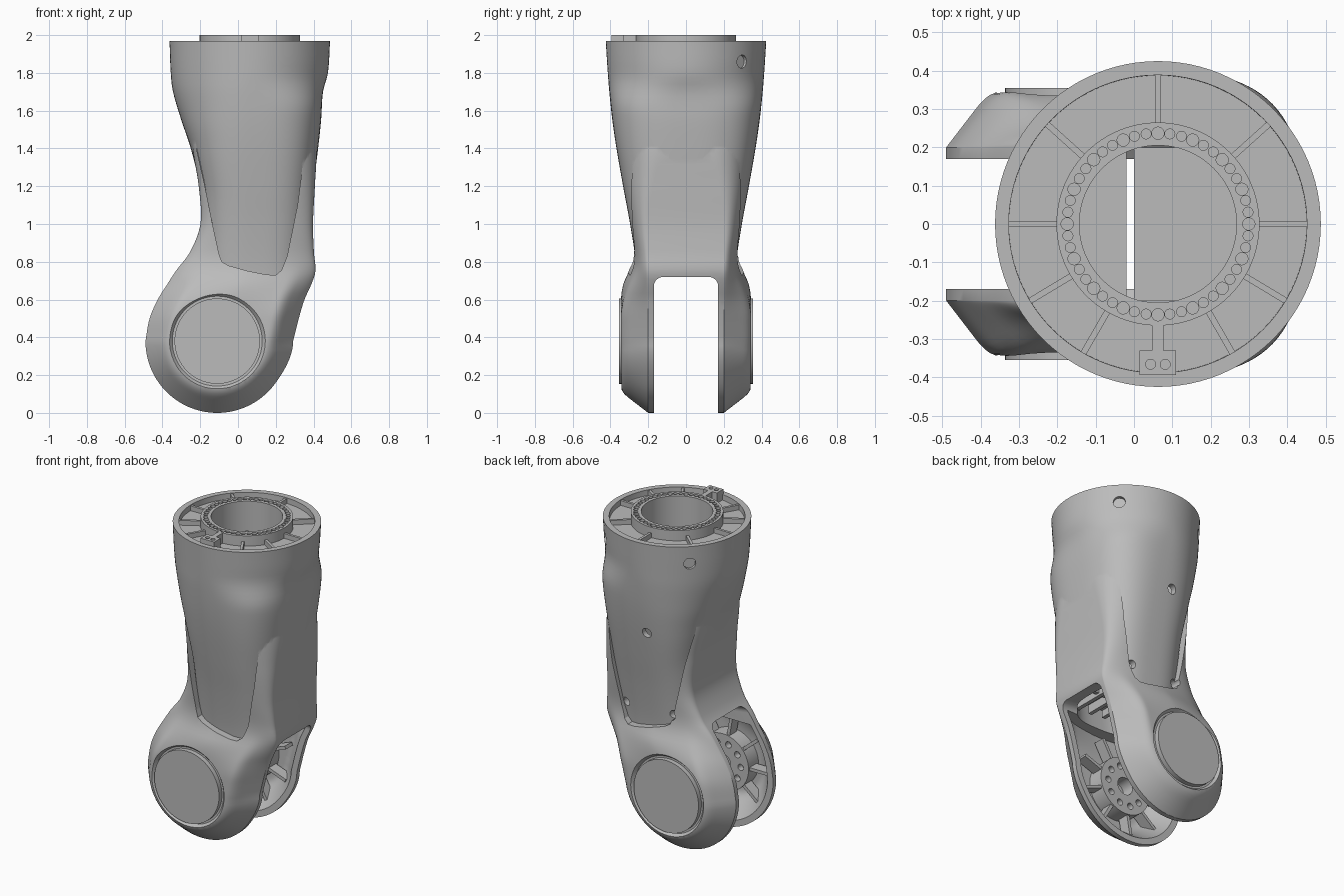
import bpy, bmesh
from math import sin, cos, pi, radians, hypot, copysign
from mathutils import Matrix, Vector

if "Cube" in bpy.data.objects:
    bpy.data.objects.remove(bpy.data.objects["Cube"])

GREY = bpy.data.materials.new("plain_grey")
GREY.use_nodes = True
GREY.diffuse_color = (0.5, 0.5, 0.5, 1)
GREY.node_tree.nodes["Principled BSDF"].inputs["Base Color"].default_value = (0.5, 0.5, 0.5, 1)

AXIS_X = 0.0625                    # tube axis
PIV = Vector((-0.11, 0, 0.38))     # joint pivot
RAD = 0.38                         # cheek radius


def finish(name, bm):
    bmesh.ops.recalc_face_normals(bm, faces=bm.faces)
    me = bpy.data.meshes.new(name)
    bm.to_mesh(me)
    bm.free()
    me.materials.append(GREY)
    ob = bpy.data.objects.new(name, me)
    bpy.context.collection.objects.link(ob)
    return ob


def loft(name, rings, closed=False):
    bm = bmesh.new()
    rows = [[bm.verts.new(p) for p in r] for r in rings]
    n = len(rows[0])
    pairs = list(zip(rows, rows[1:])) + ([(rows[-1], rows[0])] if closed else [])
    for a, b in pairs:
        for i in range(n):
            j = (i + 1) % n
            bm.faces.new((a[i], a[j], b[j], b[i]))
    if not closed:
        bm.faces.new(rows[0][::-1])
        bm.faces.new(rows[-1])
    return finish(name, bm)


def boxes(name, specs):
    bm = bmesh.new()
    for size, mat in specs:
        bmesh.ops.create_cube(bm, size=1, matrix=mat @ Matrix.Diagonal((*size, 1)))
    return finish(name, bm)


def cylinders(name, specs, sides=20):
    # each spec: centre, axis, radius, length
    bm = bmesh.new()
    for c, ax, r, h in specs:
        rot = Vector(ax).to_track_quat("Z", "Y").to_matrix().to_4x4()
        bmesh.ops.create_cone(bm, cap_ends=True, segments=sides, radius1=r, radius2=r,
                              depth=h, matrix=Matrix.Translation(c) @ rot)
    return finish(name, bm)


def boolean(ob, tool, op="DIFFERENCE"):
    m = ob.modifiers.new("cut", "BOOLEAN")
    m.operation, m.solver, m.object = op, "EXACT", tool
    bpy.context.view_layer.objects.active = ob
    bpy.ops.object.modifier_apply(modifier=m.name)
    bpy.data.objects.remove(tool)


def smooth(ob, angle=28):
    bpy.ops.object.select_all(action="DESELECT")
    ob.select_set(True)
    bpy.context.view_layer.objects.active = ob
    bpy.ops.object.shade_smooth_by_angle(angle=radians(angle))


def curve(table, z):
    # smooth interpolation of table rows (z, values...)
    z = min(max(z, table[0][0]), table[-1][0])
    i = max(k for k in range(len(table) - 1) if table[k][0] <= z)
    a, b = table[i], table[i + 1]
    p, q = table[max(i - 1, 0)], table[min(i + 2, len(table) - 1)]
    d = b[0] - a[0]
    t = (z - a[0]) / d
    out = []
    for k in range(1, len(a)):
        ma = (b[k] - p[k]) / (b[0] - p[0]) * d
        mb = (q[k] - a[k]) / (q[0] - a[0]) * d
        out.append((2*t**3 - 3*t*t + 1)*a[k] + (t**3 - 2*t*t + t)*ma
                   + (3*t*t - 2*t**3)*b[k] + (t**3 - t*t)*mb)
    return out


def ramp(z, a, b):
    t = min(max((z - a) / (b - a), 0), 1)
    return t * t * (3 - 2 * t)


def soft_min(a, b, k):
    h = max(k - abs(a - b), 0) / k
    return min(a, b) - h * h * k / 4


# Tube: z, centre x, half width, half depth
TUBE = [(0.65, .09, .27, .25), (0.8, .09, .275, .265), (1.0, .097, .287, .296), (1.2, .098, .302, .333),
        (1.4, .087, .337, .368), (1.55, .07, .37, .39), (1.7, .053, .397, .406), (1.8, .06, .416, .414),
        (1.97, AXIS_X, .425, .425)]
# Fork: z, left edge, right edge, half depth
FORK = [(0.38, -.49, .292, .345), (0.5, -.468, .322, .345), (0.6, -.425, .352, .342), (0.68, -.375, .388, .325),
        (0.75, -.33, .41, .300), (0.85, -.255, .402, .286), (1.0, -.199, .397, .303),
        (1.2, -.208, .407, .33), (1.4, -.24, .416, .345), (1.6, -.25, .40, .35)]


def tube(name, z0, z1, off=0.0):
    rings = []
    for k in range(41):
        z = z0 + (z1 - z0) * k / 40
        cx, rx, ry = curve(TUBE, z)
        # both sides are flattened below the collar, the left (+x) one further up
        flat_l = 2 / (2 + 0.9 * (1 - ramp(z, 1.6, 1.8)))
        flat_r = 2 / (2 + 0.9 * (1 - ramp(z, 1.2, 1.75)))
        ring = []
        for a in (2 * pi * i / 96 for i in range(96)):
            c = copysign(abs(cos(a)) ** (flat_l if cos(a) > 0 else flat_r), cos(a))
            s = copysign(abs(sin(a)) ** (flat_l if cos(a) > 0 else flat_r), sin(a))
            ring.append((cx + (rx - off) * c, (ry - off) * s, z))
        rings.append(ring)
    return loft(name, rings)


def fork(name, top, off=0.0):
    r, n = RAD - off, 60
    zs = [PIV.z - r * cos(0.05 + (pi / 2 - 0.05) * k / 24) for k in range(24)]
    zs += [PIV.z + (top - PIV.z) * k / 48 for k in range(49)]
    rings = []
    for z in zs:
        lo, hi, depth = curve(FORK, z)
        lo, hi = lo + off, hi - off
        bump = 0.022 * ramp(z, 0.15, PIV.z)
        if z < PIV.z:
            half = (r * r - (z - PIV.z) ** 2) ** 0.5
            lo, hi = PIV.x - half, PIV.x + half + bump
        w = ramp(z, 0.5, 0.8)
        edge = 0.2 - 0.1 * ramp(z, 1.0, 1.6)
        power = 1.5 + 0.8 * ramp(z, 0.65, 0.95)
        front = []
        for i in range(n + 1):
            s = -cos(pi * i / n)
            x = (lo + hi) / 2 + s * (hi - lo) / 2
            if z < PIV.z:
                d = r - hypot(x - PIV.x, z - PIV.z) + bump * max(s, 0)
            else:
                d = min(x - lo, hi - x)
            low = soft_min(0.345, 0.2 + 1.3 * max(d, 0), 0.04)
            up = edge + (depth - edge) * max(0, 1 - abs(s) ** power) ** (1 / power)
            front.append((x, low * (1 - w) + up * w - off, z))
        rings.append(front + [(x, -y, z) for x, y, z in reversed(front)])
    return loft(name, rings)


def prism(name, pts, y0, y1):
    return loft(name, [[(x, y, z) for x, z in pts] for y in (y0, y1)])


def lathe(name, profile, seg=96):
    return loft(name, [[(AXIS_X + r * cos(a), r * sin(a), z) for r, z in profile]
                       for a in (2 * pi * i / seg for i in range(seg))], closed=True)


# Shell: fork with a tapered window front and back, through which the tube shows
shell = fork("arm_shell", 1.6)
PANEL = [(-.24, 1.7), (-.22, 1.4), (-.175, 1.2), (-.135, 1.0), (-.1, .84), (-.085, .8), (-.05, .78), (.05, .752),
         (.15, .732), (.2, .73), (.23, .755), (.26, .83), (.315, 1.1), (.36, 1.45), (.38, 1.7)]
for side in (-1, 1):
    boolean(shell, prism("panel_cutter", PANEL, side * 0.21, side * 0.6))
boolean(shell, tube("tube_body", 0.66, 1.97), "UNION")

# Slot between the cheeks, with rounded top corners, rising towards the right side
arch = [(-.17, -.1)] + [(sy * 0.12 + 0.05 * cos(a), 0.67 + 0.05 * sin(a))
        for sy, start in ((-1, pi), (1, pi / 2)) for a in (start - pi / 2 * k / 6 for k in range(7))] + [(.17, -.1)]
boolean(shell, loft("slot_cutter", [[(x, y, z + (0.4 - x) * 0.13) if z > 0 else (x, y, z) for y, z in arch]
                                    for x in (-0.8, 0.8)]))
# Hollow insides
boolean(shell, fork("cheek_cavity", 0.69, 0.035))
cavity = tube("tube_cavity", 0.655, 1.97, 0.035)
for v in cavity.data.vertices:
    if v.co.z > 1.965:
        v.co.z = 2.05
boolean(shell, cavity)

# Access holes and the groove around each joint cap
holes = [((AXIS_X + 0.43 * cos(a), 0.43 * sin(a), 1.86), (cos(a), sin(a), 0), 0.035, 0.06)
         for a in (radians(45), radians(135))]
holes += [((0.02, 0.36, 1.38), (0, 1, 0), 0.03, 0.2)]
holes += [((x, 0.27, 0.85), (0, 1, 0), 0.026, 0.2) for x in (-0.09, 0.235)]
boolean(shell, cylinders("hole_cutter", holes, 32))
for side in (-1, 1):
    ring = [[(PIV.x + r * cos(a), side * y, PIV.z + r * sin(a))
             for r, y in ((.226, .326), (.238, .326), (.268, .36), (.226, .36))]
            for a in (2 * pi * i / 72 for i in range(72))]
    boolean(shell, loft("groove_cutter", ring, closed=True))
smooth(shell)

# Joint caps, hubs and radial ribs in both cheeks
for side, tag in ((-1, "front"), (1, "back")):
    def at(r, a, y):
        return (PIV.x + r * cos(a), side * y, PIV.z + r * sin(a))
    smooth(cylinders(tag + "_joint_cap", [(at(0, 0, 0.3425), (0, 1, 0), 0.226, 0.025)], 72))
    hub = cylinders(tag + "_hub", [(at(0, 0, 0.265), (0, 1, 0), 0.18, 0.11)], 64)
    bores = [(at(0.125, 2 * pi * k / 10, 0.2), (0, 1, 0), 0.02, 0.1) for k in range(10)]
    boolean(hub, cylinders("bore_cutter", bores + [(at(0, 0, 0.2), (0, 1, 0), 0.055, 0.18)]))
    smooth(hub)
    boxes(tag + "_cheek_ribs", [((0.14, 0.07, 0.02), Matrix.Translation(at(0.235, a, 0.255))
          @ Matrix.Rotation(-a, 4, "Y")) for a in (2 * pi * (k + 0.5) / 9 for k in range(9))])

# Floor at the bottom of the tube, split by a narrow gap, with ribs beneath
boxes("tube_floor", [((x1 - x0, 0.4, 0.03), Matrix.Translation(((x0 + x1) / 2, 0, z)))
                     for x0, x1, z in ((-.16, -.02, .86), (0, .33, .82))])
boxes("floor_ribs", [((0.025, 0.4, 0.06), Matrix.Translation((x, 0, z)))
                     for x, z in ((-.11, .82), (.06, .79), (.16, .78), (.26, .77))]
      + [((0.34, 0.025, 0.06), Matrix.Translation((0.17, 0, 0.785)))])

# Mounting flange with its circle of bolt holes
flange = lathe("mounting_flange", [(.205, 1.81), (.205, 2.0), (.265, 2.0), (.265, 1.935),
                                   (.4, 1.935), (.4, 1.91), (.265, 1.91), (.25, 1.81)])
bolts = []
for k in range(48):
    a = 2 * pi * k / 48
    r, depth = (0.016, 0.1) if k % 3 == 0 else (0.013, 0.03)
    bolts.append(((AXIS_X + 0.237 * cos(a), 0.237 * sin(a), 2.0), (0, 0, 1), r, depth))
boolean(flange, cylinders("bolt_cutter", bolts, 16))
smooth(flange)
RIBS = [0, 42, 90, 138, 180, 211, 240, 300, 329]
boxes("flange_ribs", [((0.14, 0.016, 0.05), Matrix.Translation((AXIS_X, 0, 1.94))
      @ Matrix.Rotation(radians(d), 4, "Z") @ Matrix.Translation((0.33, 0, 0))) for d in RIBS])

# Locating block with two pin holes, joined to the bolt ring by a neck
block = boxes("locating_block", [((0.095, 0.065, 0.08), Matrix.Translation((AXIS_X, -0.362, 1.96)))])
boolean(block, cylinders("pin_cutter", [((AXIS_X + dx, -0.366, 2.0), (0, 0, 1), 0.013, 0.06)
                                        for dx in (-0.019, 0.019)]))
boxes("block_neck", [((0.03, 0.07, 0.079), Matrix.Translation((AXIS_X, -0.297, 1.96)))])
